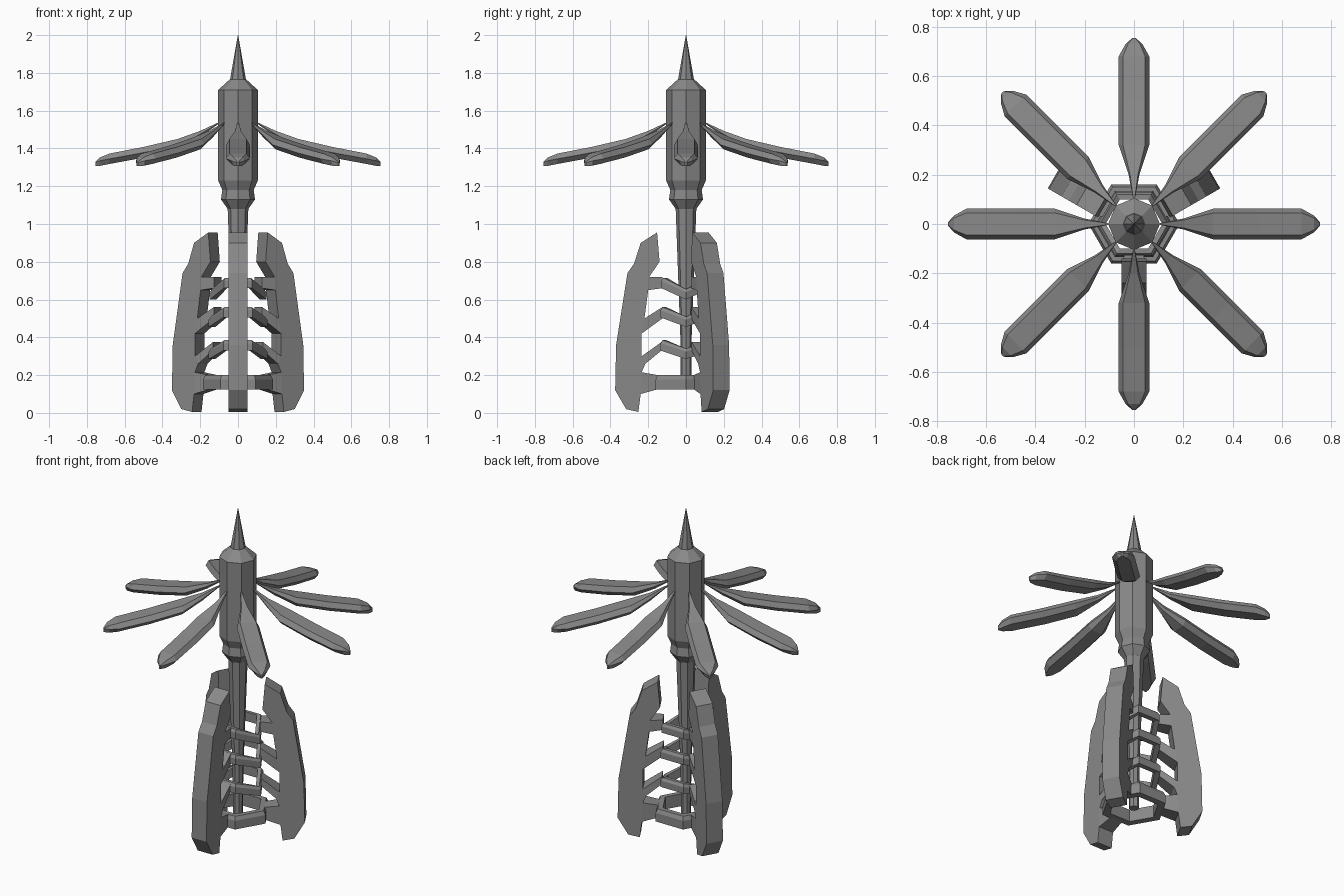
import bpy, bmesh, math
from mathutils import Matrix, Vector

if "Cube" in bpy.data.objects:
    bpy.data.objects.remove(bpy.data.objects["Cube"])

grey = bpy.data.materials.new("plain grey")
grey.diffuse_color = (0.25, 0.25, 0.25, 1)
grey.use_nodes = True
grey.node_tree.nodes["Principled BSDF"].inputs["Base Color"].default_value = grey.diffuse_color


def finish(bm, name):
    bmesh.ops.recalc_face_normals(bm, faces=bm.faces)
    mesh = bpy.data.meshes.new(name)
    bm.to_mesh(mesh)
    bm.free()
    mesh.materials.append(grey)
    ob = bpy.data.objects.new(name, mesh)
    bpy.context.collection.objects.link(ob)
    return ob


def loft(name, sections, closed=False):
    """Skin a list of equal-length point loops."""
    bm = bmesh.new()
    loops = [[bm.verts.new(p) for p in s] for s in sections]
    n = len(loops[0])
    pairs = list(zip(loops, loops[1:]))
    if closed:
        pairs.append((loops[-1], loops[0]))
    for a, b in pairs:
        for i in range(n):
            j = (i + 1) % n
            bm.faces.new((a[i], a[j], b[j], b[i]))
    if not closed:
        bm.faces.new(loops[0])
        bm.faces.new(loops[-1])
    return finish(bm, name)


def copies(ob, degrees):
    """Linked copies of a part turned about the z axis."""
    for d in degrees:
        c = ob.copy()
        c.name = ob.name + "_turned"
        c.matrix_world = Matrix.Rotation(math.radians(d), 4, 'Z')
        bpy.context.collection.objects.link(c)


def lathe(name, profile, sides=8):
    ang = [2 * math.pi * i / sides for i in range(sides)]
    return loft(name, [[(r * math.cos(a), r * math.sin(a), z) for a in ang]
                       for r, z in profile])


# Central column: thin shaft, collar, thick head and pointed spike
lathe("shaft", [(0.028, 0.13), (0.03, 0.4), (0.055, 1.09)])
lathe("collar_and_head", [(0.055, 1.08), (0.09, 1.13), (0.083, 1.18),
                          (0.105, 1.23), (0.105, 1.71), (0.044, 1.765)])
lathe("spike", [(0.043, 1.76), (0.001, 2.0)])

# Petals: radius, half width, rim height, rise to the top, drop to the underside
petal_rows = [(0.105, 0.004, 1.533, 0.004, 0.004),
              (0.20, 0.022, 1.475, 0.018, 0.015),
              (0.32, 0.062, 1.42, 0.03, 0.025),
              (0.50, 0.063, 1.378, 0.03, 0.027),
              (0.68, 0.062, 1.345, 0.028, 0.027),
              (0.73, 0.034, 1.335, 0.018, 0.027),
              (0.755, 0.006, 1.325, 0.004, 0.018)]
petal = loft("petal", [[(r, -w, z), (r, -0.72 * w, z + up), (r, 0.72 * w, z + up),
                        (r, w, z), (r, 0.6 * w, z - dn), (r, -0.6 * w, z - dn)]
                       for r, w, z, up, dn in petal_rows])
copies(petal, range(45, 360, 45))

# Fins: side outline (radius, height) with inward arms, extruded sideways
fin_outline = [(0.153, 0.955), (0.24, 0.90), (0.275, 0.79), (0.31, 0.74),
               (0.37, 0.36), (0.375, 0.12), (0.317, 0.02), (0.252, 0.005),
               (0.24, 0.10), (0.15, 0.125), (0.15, 0.20), (0.13, 0.21),
               (0.125, 0.37), (0.235, 0.30), (0.235, 0.42), (0.125, 0.50),
               (0.125, 0.56), (0.22, 0.50), (0.20, 0.65), (0.125, 0.66),
               (0.125, 0.72), (0.195, 0.72), (0.14, 0.80)]
# The part of the outline below the first arm touches only the bottom ring
fin_outline[11:13] = [(0.235, 0.215), (0.215, 0.26), (0.13, 0.33), (0.13, 0.375)]


def build_fin():
    bm = bmesh.new()
    face = bm.faces.new([bm.verts.new((r, -0.05, z)) for r, z in fin_outline])
    new = bmesh.ops.extrude_face_region(bm, geom=[face])["geom"]
    # Arms are narrower than the main blade
    bmesh.ops.translate(bm, vec=(0, 0.1, 0),
                        verts=[v for v in new if isinstance(v, bmesh.types.BMVert)])
    for v in bm.verts:
        if v.co.x < 0.16 and v.co.z < 0.73:
            v.co.y *= 0.8
    bmesh.ops.triangulate(bm, faces=[f for f in bm.faces if len(f.verts) > 4])
    return finish(bm, "fin")


fin = build_fin()
copies(fin, (150, 270))
fin.matrix_world = Matrix.Rotation(math.radians(30), 4, 'Z')


# Hexagonal rib rings, the upper ones bent downward at the two sides
def ring(name, radius, top, height, width, sag):
    sections = []
    for i in range(6):
        a = math.radians(60 * i)
        z = top - (sag if i % 3 == 0 else 0)
        d = Vector((math.cos(a), math.sin(a), 0))
        sections.append([d * r + Vector((0, 0, h)) for r, h in
                         ((radius - 0.012, z), (radius, z - 0.3 * height),
                          (radius, z - height), (radius - width, z - height),
                          (radius - width, z))])
    return loft(name, sections, closed=True)


ring("bottom_ring", 0.185, 0.20, 0.075, 0.045, 0)
ring("lower_ring", 0.155, 0.385, 0.055, 0.035, 0.045)
ring("middle_ring", 0.155, 0.56, 0.055, 0.035, 0.05)
ring("upper_ring", 0.15, 0.715, 0.055, 0.035, 0.06)
